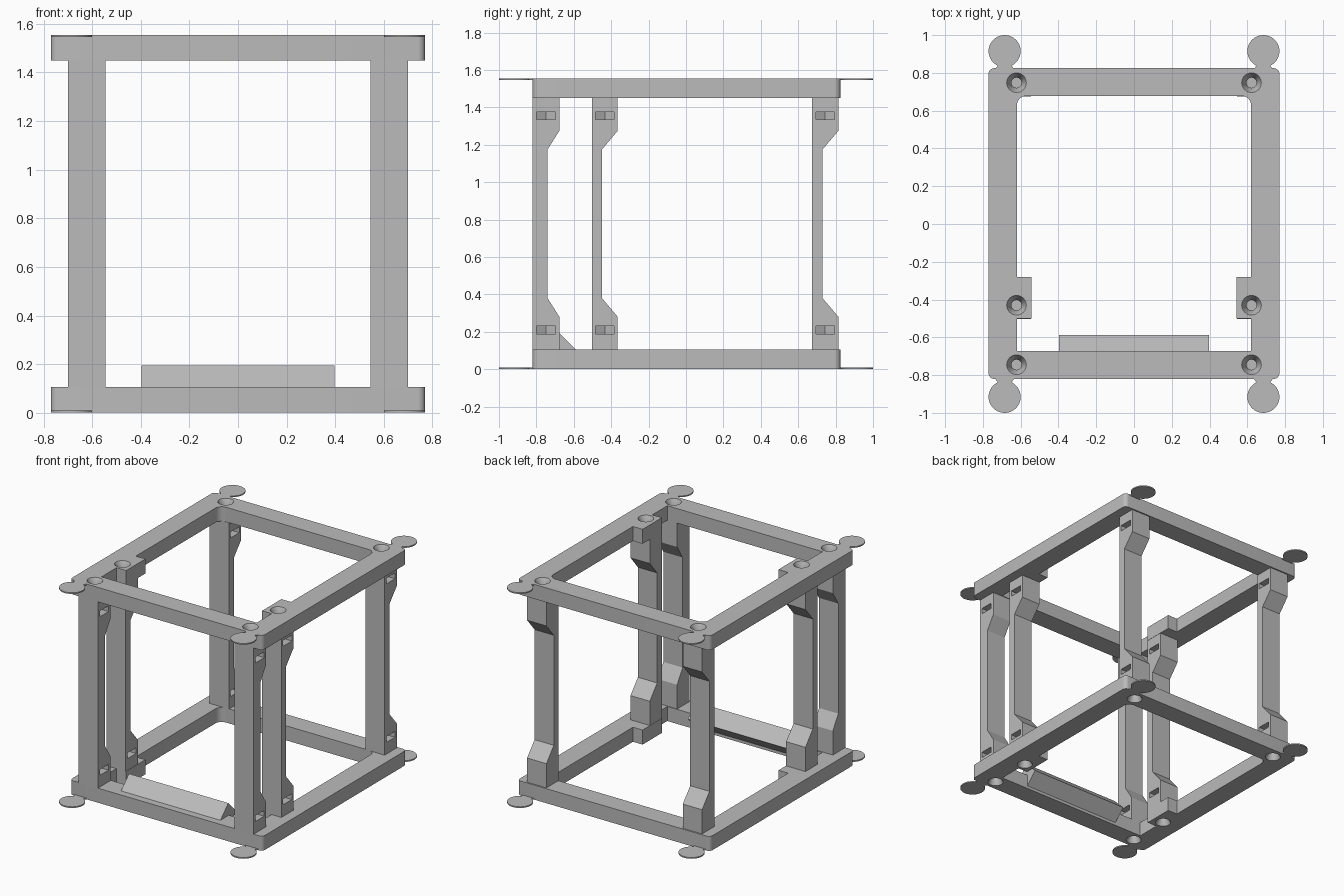
import bpy, bmesh, math
from mathutils import Matrix

cube = bpy.data.objects.get("Cube")
if cube:
    bpy.data.objects.remove(cube)

grey = bpy.data.materials.new("plain grey")
grey.use_nodes = True
grey.diffuse_color = (0.5, 0.5, 0.5, 1)
grey.node_tree.nodes["Principled BSDF"].inputs["Base Color"].default_value = (0.5, 0.5, 0.5, 1)

HEIGHT, RAIL = 1.555, 0.105
POST_X, POST_HALF = 0.622, 0.077
POST_Y = {"front": -0.745, "middle": -0.43, "back": 0.748}


def finish(name, bm):
    bmesh.ops.recalc_face_normals(bm, faces=bm.faces)
    mesh = bpy.data.meshes.new(name)
    bm.to_mesh(mesh)
    bm.free()
    mesh.materials.append(grey)
    obj = bpy.data.objects.new(name, mesh)
    bpy.context.collection.objects.link(obj)
    return obj


def prism(name, points, axis, start, end, round_if=None, radius=0.0):
    """Extrude a 2D outline along x (outline is y,z) or z (outline is x,y)."""
    place = (lambda p, t: (t, p[0], p[1])) if axis == "x" else (lambda p, t: (p[0], p[1], t))
    bm = bmesh.new()
    face = bm.faces.new([bm.verts.new(place(p, start)) for p in points])
    extruded = bmesh.ops.extrude_face_region(bm, geom=[face])["geom"]
    shift = place((0, 0), end - start)
    bmesh.ops.translate(bm, vec=shift, verts=[v for v in extruded if isinstance(v, bmesh.types.BMVert)])
    if round_if:
        corners = [e for e in bm.edges
                   if abs(e.verts[0].co.z - e.verts[1].co.z) > 0.01 and round_if(e.verts[0].co)]
        bmesh.ops.bevel(bm, geom=corners, offset=radius, segments=6, profile=0.5, affect="EDGES")
    return finish(name, bm)


def cone(name, x, y, z0, z1, r0, r1, sides=32):
    bm = bmesh.new()
    bmesh.ops.create_cone(bm, cap_ends=True, segments=sides, radius1=r0, radius2=r1, depth=z1 - z0,
                          matrix=Matrix.Translation((x, y, (z0 + z1) / 2)))
    return finish(name, bm)


def cut(obj, cutters):
    """Subtract the cutters, bake the result and remove them."""
    for c in cutters:
        mod = obj.modifiers.new("cut", "BOOLEAN")
        mod.operation, mod.solver, mod.object = "DIFFERENCE", "EXACT", c
    graph = bpy.context.evaluated_depsgraph_get()
    baked = bpy.data.meshes.new_from_object(obj.evaluated_get(graph))
    obj.modifiers.clear()
    obj.data = baked
    for c in cutters:
        bpy.data.objects.remove(c)


def smooth(obj):
    bpy.ops.object.select_all(action="DESELECT")
    obj.select_set(True)
    bpy.context.view_layer.objects.active = obj
    bpy.ops.object.shade_smooth_by_angle(angle=math.radians(30))


# Rectangular rails, with inner tabs, countersunk holes and corner ears
outline = [(-0.77, -0.82), (0.77, -0.82), (0.77, 0.825), (-0.77, 0.825)]
half_opening = [(0.62, -0.672), (0.62, -0.5), (0.543, -0.5), (0.543, -0.28), (0.62, -0.28), (0.62, 0.678)]
opening = half_opening + [(-x, y) for x, y in reversed(half_opening)]
for level, z0 in (("bottom", 0), ("top", HEIGHT - RAIL)):
    z1 = z0 + RAIL
    rail = prism(level + "_frame", outline, "z", z0, z1, lambda co: True, 0.03)
    cutters = [prism("opening_cutter", opening, "z", z0 - 0.1, z1 + 0.1, lambda co: co.y > 0.6, 0.05)]
    for sx in (-1, 1):
        for y in POST_Y.values():
            x = sx * POST_X
            cutters.append(cone("hole_cutter", x, y, z0 - 0.1, z1 + 0.1, 0.027, 0.027))
            if level == "top":
                cutters.append(cone("sink_cutter", x, y, z1 - 0.05, z1 + 0.002, 0.026, 0.053))
            else:
                cutters.append(cone("sink_cutter", x, y, z0 - 0.002, z0 + 0.05, 0.053, 0.026))
    cut(rail, cutters)
    smooth(rail)

    ear_z = 0 if level == "bottom" else HEIGHT - 0.009
    for sx, side in ((-1, "right"), (1, "left")):
        for sy, end in ((-1, "front"), (1, "back")):
            name = f"{level}_{end}_{side}_ear"
            smooth(cone(name, sx * 0.685, sy * 0.915, ear_z, ear_z + 0.009, 0.085, 0.085, 40))
            half_neck = [(0.052, 0.818), (0.038, 0.836), (0.04, 0.862)]
            neck = half_neck + [(-x, y) for x, y in reversed(half_neck)]
            prism(name + "_neck", [(sx * 0.685 + x, sy * y) for x, y in neck], "z", ear_z, ear_z + 0.009)

# Posts: flat on one face, flared at both ends on the other, with nut slots
# Each entry gives the flat face, the slim face and the flared face in y
DEPTHS = {"front": (-0.82, -0.74, -0.677), "middle": (-0.503, -0.449, -0.365), "back": (0.675, 0.73, 0.815)}
for end, (flat, slim, wide) in DEPTHS.items():
    lower = [(flat, RAIL), (wide, RAIL), (wide, 0.28), (slim, 0.38)]
    profile = lower + [(y, HEIGHT - z) for y, z in reversed(lower)]
    y = POST_Y[end]
    for sx, side in ((-1, "right"), (1, "left")):
        x = sx * POST_X
        post = prism(f"{end}_{side}_post", profile, "x", x - POST_HALF, x + POST_HALF)
        cutters = []
        slot = [(0.12, -0.05), (0.12, 0.05), (-0.029, 0.05), (-0.058, 0), (-0.029, -0.05)]
        for z, z_hole in ((0.21, 0.0), (HEIGHT - 0.2, HEIGHT - 0.26)):
            cutters.append(prism("slot_cutter", [(x + a, y - 0.004 + b) for a, b in slot],
                                 "z", z - 0.021, z + 0.021))
            cutters.append(cone("hole_cutter", x, y, z_hole, z_hole + 0.26, 0.027, 0.027))
        cut(post, cutters)
        smooth(post)

# Diamond-section bar along the inside of the front rail
r = 0.09
prism("front_sill_bar", [(-0.678 - r, RAIL), (-0.678, RAIL - r), (-0.678 + r, RAIL), (-0.678, RAIL + r)],
      "x", -0.397, 0.397)
